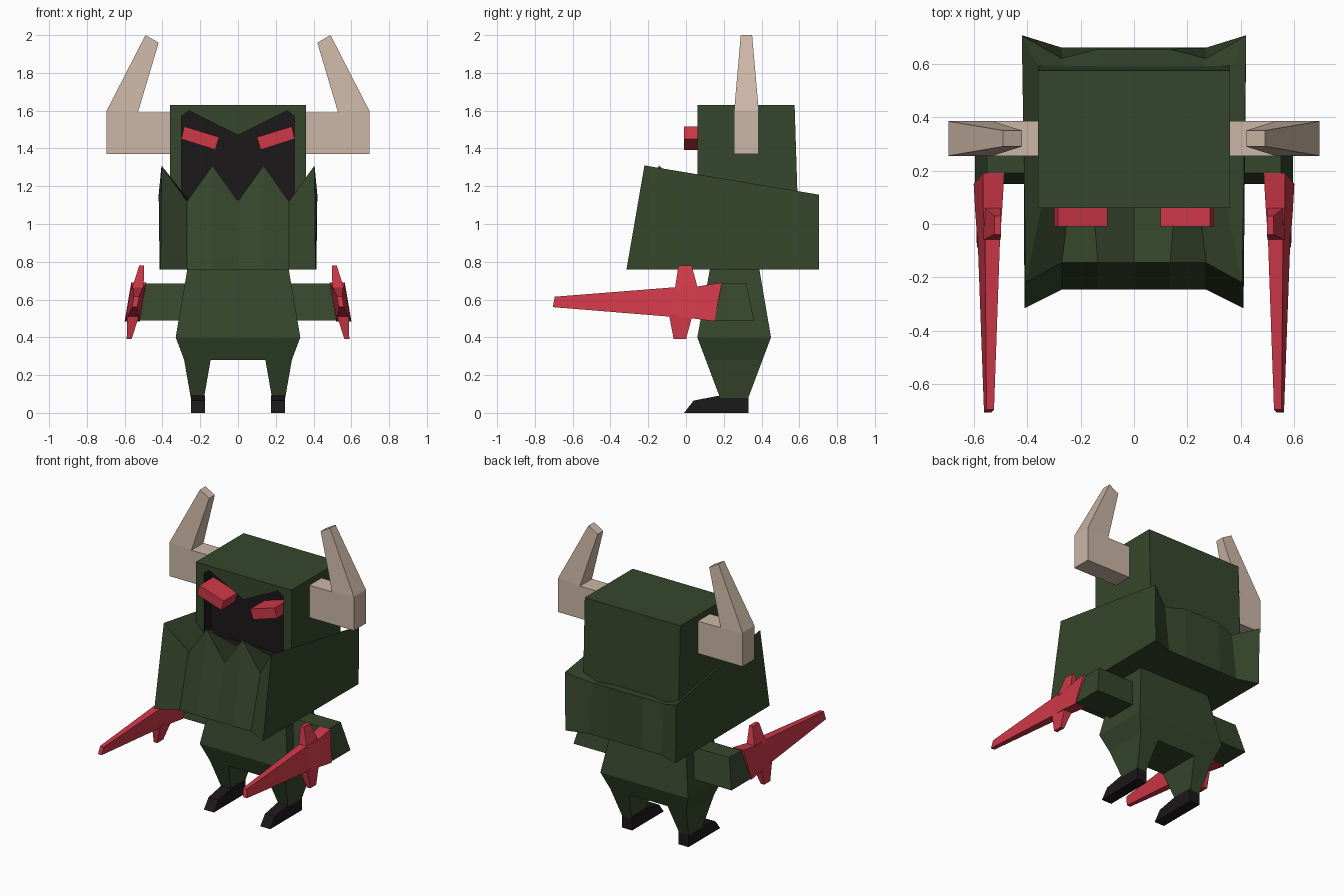
import bpy, bmesh

if "Cube" in bpy.data.objects:
    bpy.data.objects.remove(bpy.data.objects["Cube"])


def material(name, rgb):
    m = bpy.data.materials.new(name)
    m.diffuse_color = (*rgb, 1)
    m.use_nodes = True
    m.node_tree.nodes["Principled BSDF"].inputs["Base Color"].default_value = m.diffuse_color
    return m


GREEN = material("green", (0.037, 0.062, 0.025))
RED = material("red", (0.62, 0.04, 0.065))
BONE = material("bone", (0.60, 0.47, 0.38))
BLACK = material("black", (0.012, 0.009, 0.010))


def loft(name, parts, mats, dark_from=None):
    """Skin each part's list of rings into a closed solid; later rings may use material 1."""
    bm = bmesh.new()
    for rings in parts:
        vs = [[bm.verts.new(p) for p in r] for r in rings]
        n = len(vs[0])
        bm.faces.new(vs[0])
        for k in range(len(vs) - 1):
            for i in range(n):
                j = (i + 1) % n
                f = bm.faces.new((vs[k][i], vs[k][j], vs[k + 1][j], vs[k + 1][i]))
                f.material_index = int(dark_from is not None and k >= dark_from)
        bm.faces.new(vs[-1]).material_index = int(dark_from is not None)
        bmesh.ops.remove_doubles(bm, verts=[v for r in vs for v in r], dist=1e-5)
    bmesh.ops.recalc_face_normals(bm, faces=bm.faces)
    me = bpy.data.meshes.new(name)
    bm.to_mesh(me)
    bm.free()
    for m in mats:
        me.materials.append(m)
    ob = bpy.data.objects.new(name, me)
    bpy.context.collection.objects.link(ob)
    return ob


def pair(name, parts, mat):
    """Build a part on +x and its mirror image on -x."""
    for side, s in (("right", 1), ("left", -1)):
        loft(f"{side}_{name}", [[[(s * x, y, z) for x, y, z in r] for r in rings]
                                for rings in parts], [mat])


def rect(x0, x1, y0, y1, z):
    return [(x0, y0, z), (x1, y0, z), (x1, y1, z), (x0, y1, z)]


def mirrored(half):
    """Half outline from -x to x = 0, completed symmetrically."""
    return half + [(-p[0], *p[1:]) for p in reversed(half) if p[0] != 0]


# Head with recessed dark face
outer = mirrored([(-.36, 1.0), (-.36, 1.63), (-.26, 1.63), (0, 1.63)])
inner = mirrored([(-.30, 1.13), (-.30, 1.57), (-.26, 1.60), (0, 1.47)])
head_rings = [[(x, .575 if z > 1.5 else .595, z) for x, z in outer]]
head_rings += [[(x, y, z) for x, z in o] for o, y in ((outer, .06), (inner, .06), (inner, .14))]
loft("head", [head_rings], [GREEN, BLACK], dark_from=2)

# Jagged collar: bottom outline, toothed rim, floor sinking towards the head
def collar_ring(front, back):
    return mirrored(front) + [(-x, y, z) for x, y, z in mirrored(back)]

base = collar_ring([(-.41, -.315, .76), (-.27, -.245, .76), (-.135, -.245, .76), (0, -.245, .76)],
                   [(-.415, .705, .76), (-.27, .66, .76), (-.135, .66, .76), (0, .66, .76)])
rim = collar_ring([(-.405, -.22, 1.31), (-.27, -.145, 1.12), (-.135, -.145, 1.31), (0, -.145, 1.12)],
                  [(-.42, .705, 1.155), (-.27, .62, 1.09), (-.135, .655, 1.11), (0, .655, 1.11)])
floor = collar_ring([(-.34, .10, 1.2), (-.24, .10, 1.1), (-.155, .10, 1.12), (0, .10, 1.1)],
                    [(-.34, .55, 1.12), (-.24, .55, 1.09), (-.135, .55, 1.1), (0, .55, 1.1)])
loft("collar", [[base, rim, floor]], [GREEN])

# Torso, legs and feet
loft("torso", [[rect(-.265, .265, .13, .385, .78), rect(-.33, .33, .06, .45, .40),
                rect(-.285, .285, .105, .405, .28)]], [GREEN])
pair("leg", [[rect(.145, .285, .105, .405, .28), rect(.18, .25, .18, .33, .08)]], GREEN)
shoe = [(-.01, 0), (.33, 0), (.33, .092), (.18, .092), (.04, .065)]
pair("foot", [[[(x, y, z) for y, z in shoe] for x in (.175, .25)]], BLACK)

# Arms
arm = [(.19, .685), (.32, .685), (.36, .49), (.15, .49)]
pair("arm", [[[(x, y, z) for y, z in arm] for x in (.2, .48)]
             + [[(.55 if z > .6 else .595, y, z) for y, z in arm]]], GREEN)

# Swords: tapered blade and two guard spikes, leaning inwards at the top
def lean(z):
    return .51 + (.78 - z) * .17

def blade_ring(y_top, y_bot, top, bot, w):
    return [(lean(z) + d, y, z) for d, y, z in
            ((-w, y_top, top), (w, y_top, top), (w, y_bot, bot), (-w, y_bot, bot))]

def spike_ring(y0, y1, z, w):
    return [(lean(z) + d, y, z) for d, y in ((-w, y0), (w, y0), (w, y1), (-w, y1))]

blade = [blade_ring(.19, .15, .69, .485, .04), blade_ring(.065, .035, .67, .50, .036),
         blade_ring(-.06, -.09, .665, .51, .028), blade_ring(-.695, -.705, .615, .56, .014)]
pair("sword", [blade,
               [spike_ring(-.06, .065, .65, .032), spike_ring(-.04, .03, .78, .013)],
               [spike_ring(-.09, .035, .52, .032), spike_ring(-.065, 0, .39, .013)]], RED)

# Horns bending upwards
def horn_ring(a, b, w):
    return [(x, .32 + d, z) for (x, z), d in ((a, -w), (a, w), (b, w), (b, -w))]

pair("horn", [[horn_ring((.34, 1.59), (.34, 1.37), .065), horn_ring((.53, 1.59), (.695, 1.37), .065),
               horn_ring((.53, 1.59), (.695, 1.60), .065), horn_ring((.42, 1.96), (.49, 2.0), .03)]], BONE)

# Slanted glowing eyes
eye = [(.10, 1.46), (.285, 1.517), (.30, 1.45), (.12, 1.393)]
pair("eye", [[[(x, y, z) for x, z in eye] for y in (-.01, .15)]], RED)
